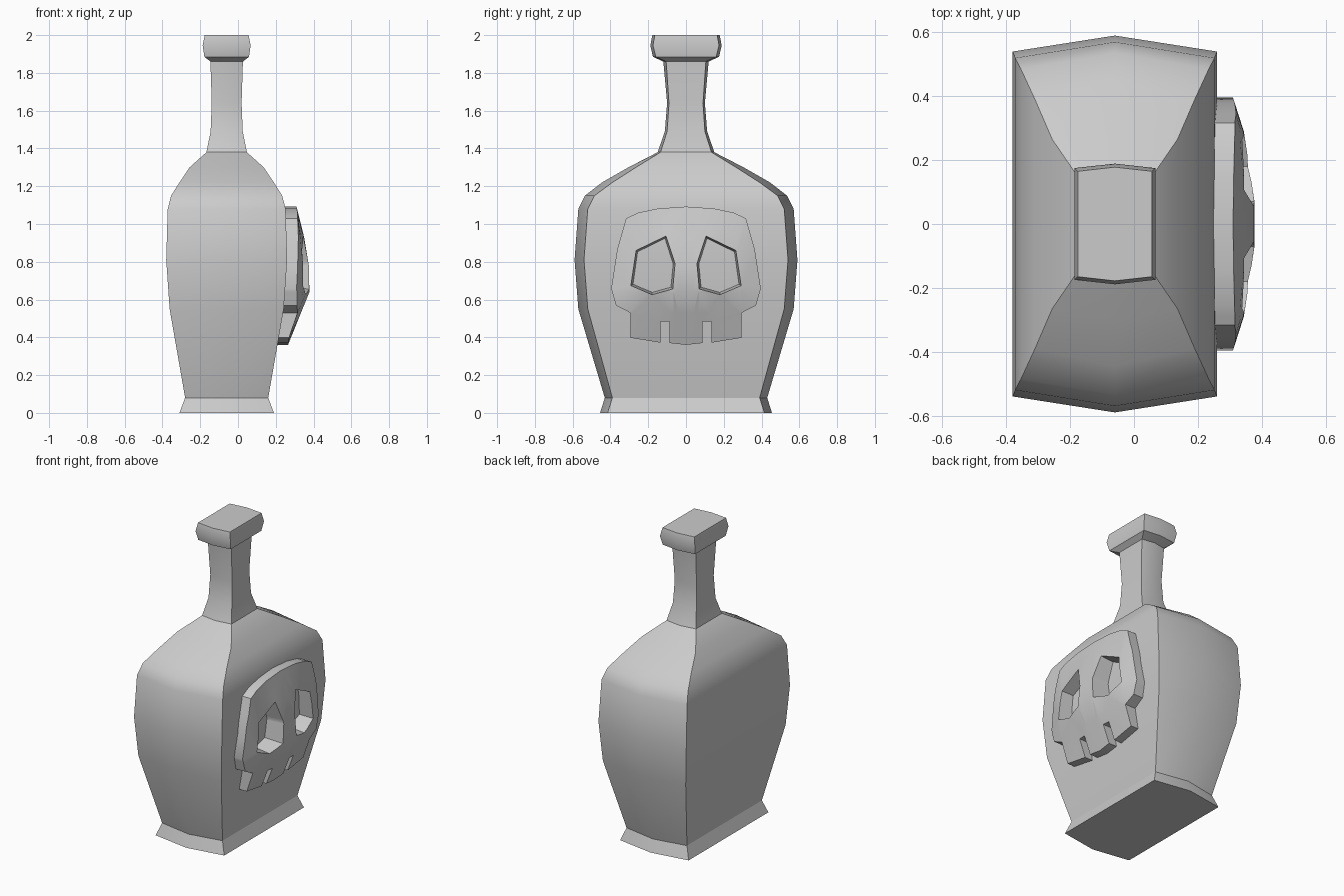
import bpy, bmesh
from mathutils import Matrix

if "Cube" in bpy.data.objects:
    bpy.data.objects.remove(bpy.data.objects["Cube"])

CX = -0.06  # bottle axis


def finish(name, bm):
    bmesh.ops.recalc_face_normals(bm, faces=bm.faces[:])
    me = bpy.data.meshes.new(name)
    bm.to_mesh(me)
    bm.free()
    ob = bpy.data.objects.new(name, me)
    bpy.context.collection.objects.link(ob)
    bpy.ops.object.select_all(action='DESELECT')
    ob.select_set(True)
    bpy.context.view_layer.objects.active = ob
    bpy.ops.object.shade_smooth_by_angle(angle=0.52)
    return ob


def lerp(table, t):
    if t <= table[0][0]:
        return table[0][1]
    for (a, u), (b, v) in zip(table, table[1:]):
        if t <= b:
            return u + (v - u) * (t - a) / (b - a)
    return table[-1][1]


# Bottle: six-sided rings (z, half width x, y at corners, y at middle)
RINGS = [
    (0.00, 0.25, 0.415, 0.455), (0.08, 0.22, 0.39, 0.43),
    (0.55, 0.302, 0.52, 0.57), (0.81, 0.32, 0.54, 0.59),
    (1.08, 0.312, 0.52, 0.57), (1.15, 0.294, 0.485, 0.535),
    (1.22, 0.25, 0.39, 0.445), (1.30, 0.196, 0.265, 0.305),
    (1.38, 0.107, 0.135, 0.15), (1.49, 0.085, 0.10, 0.112),
    (1.64, 0.079, 0.09, 0.10), (1.86, 0.086, 0.105, 0.12),
    (1.885, 0.118, 0.16, 0.175), (1.945, 0.127, 0.175, 0.189),
    (2.00, 0.116, 0.165, 0.178),
]
bm = bmesh.new()
loops = []
for z, w, yc, ym in RINGS:
    pts = [(w, -yc), (w, yc), (0, ym), (-w, yc), (-w, -yc), (0, -ym)]
    loops.append([bm.verts.new((CX + x, y, z)) for x, y in pts])
for a, b in zip(loops, loops[1:]):
    for i in range(6):
        j = (i + 1) % 6
        bm.faces.new((a[i], a[j], b[j], b[i]))
bm.faces.new(loops[0][::-1])
bm.faces.new(loops[-1])
finish("bottle", bm)

# Skull emblem: half outline and eye socket (y, z)
OUTLINE = [(0, 1.092), (0.148, 1.082), (0.253, 1.06), (0.317, 1.03),
           (0.364, 0.865), (0.396, 0.658), (0.37, 0.568), (0.295, 0.53),
           (0.295, 0.398), (0.135, 0.372), (0.135, 0.483), (0.088, 0.483),
           (0.088, 0.37), (0, 0.36)]
EYE = [(0.106, 0.936), (0.264, 0.86), (0.292, 0.674), (0.18, 0.626),
       (0.07, 0.656), (0.058, 0.79)]
# Relief heights: centre line by z, rim by z, falloff by y
CENTRE = [(0.36, 0.265), (0.64, 0.378), (0.78, 0.375), (0.93, 0.35), (1.092, 0.31)]
RIM = [(0.36, 0.25), (0.53, 0.298), (0.58, 0.31)]
FALL = [(0.065, 1), (0.29, 0.5), (0.396, 0)]

bm = bmesh.new()
edges = []
for loop in (OUTLINE, EYE):
    vs = [bm.verts.new((0, y, z)) for y, z in loop]
    edges += [bm.edges.new((vs[i - 1], vs[i])) for i in range(len(vs))]
bmesh.ops.triangle_fill(bm, edges=edges, use_beauty=True, use_dissolve=False)
# Cut along the relief lines so the front can bend
cuts = [((0, y, 0), (0, 1, 0)) for y in (0.065, 0.18, 0.29)]
cuts += [((0, 0, z), (0, 0, 1)) for z in (0.53, 0.64, 0.78, 0.93)]
for co, no in cuts:
    bmesh.ops.bisect_plane(bm, geom=bm.verts[:] + bm.edges[:] + bm.faces[:],
                           plane_co=co, plane_no=no, dist=1e-4)
# Extrude: one side becomes the buried back, the other the domed front
res = bmesh.ops.extrude_face_region(bm, geom=bm.faces[:])
front = {v for v in res["geom"] if isinstance(v, bmesh.types.BMVert)}
for v in bm.verts:
    y, z = v.co.y, v.co.z
    if v in front:
        rim = lerp(RIM, z)
        v.co.x = rim + max(0, lerp(CENTRE, z) - rim) * lerp(FALL, y)
    else:
        v.co.x = 0.2
        if 0.05 < y < 0.3 and 0.62 < z < 0.94:  # sockets narrow inwards
            v.co.y += (0.165 - y) * 0.14
            v.co.z += (0.77 - z) * 0.12
# Open the centre seam and mirror
seam = [f for f in bm.faces if all(abs(v.co.y) < 1e-5 for v in f.verts)]
bmesh.ops.delete(bm, geom=seam, context='FACES')
bmesh.ops.mirror(bm, geom=bm.verts[:] + bm.edges[:] + bm.faces[:],
                 matrix=Matrix.Identity(4), merge_dist=1e-4, axis='Y')
bmesh.ops.remove_doubles(bm, verts=bm.verts[:], dist=1e-4)
finish("skull_emblem", bm)
